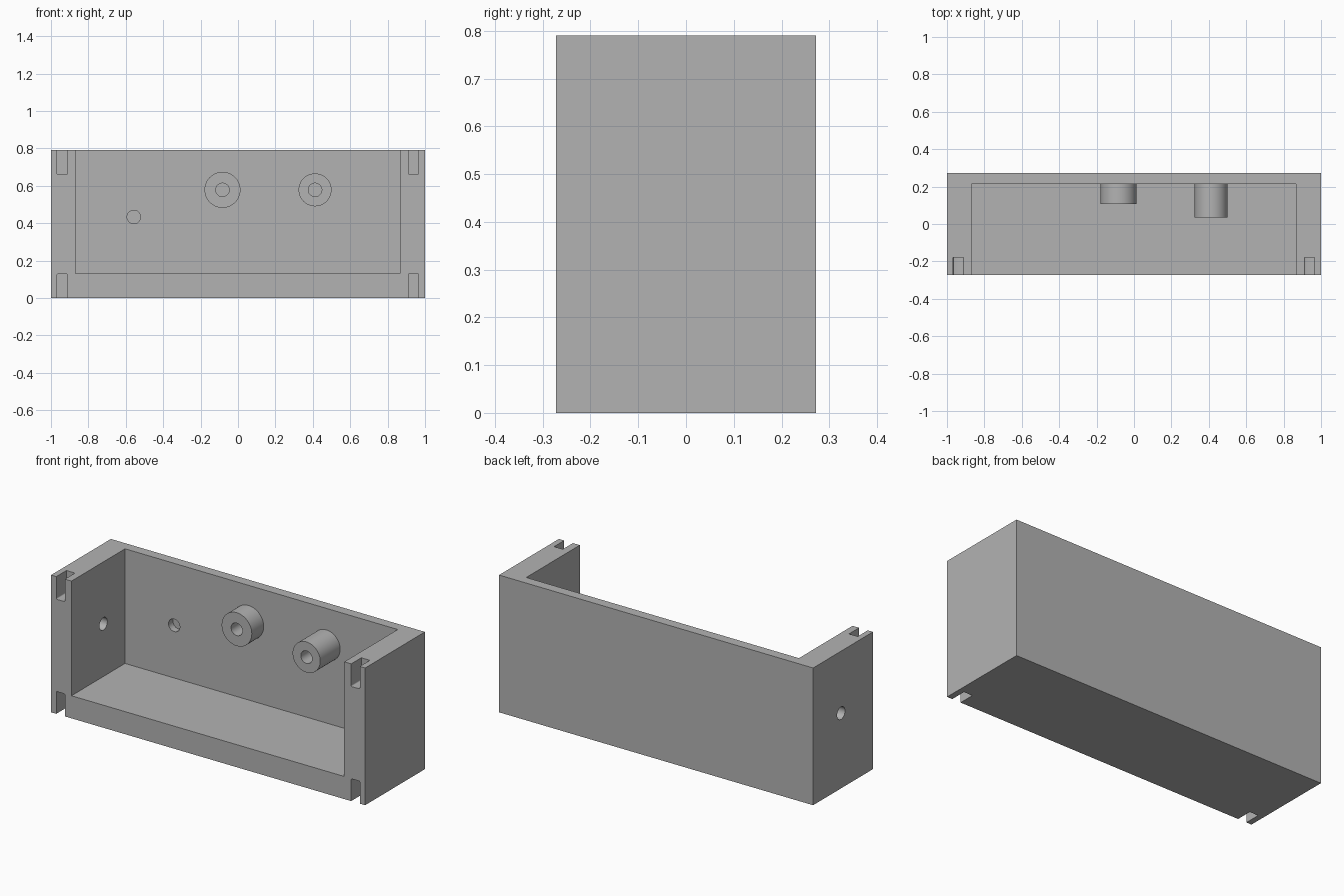
import bpy, bmesh
from math import radians
from mathutils import Matrix, Vector

cube = bpy.data.objects.get("Cube")
if cube:
    bpy.data.objects.remove(cube, do_unlink=True)

W, D, H = 1.0, 0.272, 0.79      # half width, half depth, height
BACK = 0.215                    # inner face of the back wall
HOLE = 0.036                    # radius of every screw hole

grey = bpy.data.materials.new("plain grey")
grey.use_nodes = True
colour = (0.45, 0.45, 0.45, 1)
grey.diffuse_color = colour
grey.node_tree.nodes["Principled BSDF"].inputs["Base Color"].default_value = colour


def finish(name, bm):
    mesh = bpy.data.meshes.new(name)
    bm.to_mesh(mesh)
    bm.free()
    mesh.materials.append(grey)
    obj = bpy.data.objects.new(name, mesh)
    bpy.context.collection.objects.link(obj)
    return obj


def box(name, low, high, rounding=0):
    low, high = Vector(low), Vector(high)
    bm = bmesh.new()
    bmesh.ops.create_cube(bm, size=1, matrix=Matrix.Translation((low + high) / 2)
                          @ Matrix.Diagonal((high - low).to_4d()))
    if rounding:
        edges = [e for e in bm.edges if abs((e.verts[0].co - e.verts[1].co).normalized().y) > 0.9]
        bmesh.ops.bevel(bm, geom=edges, offset=rounding, segments=3, profile=0.5, affect='EDGES')
    return finish(name, bm)


def cylinder(name, centre, radius, length, axis):
    turn = Matrix.Rotation(radians(90), 4, 'X' if axis == 'Y' else 'Y')
    bm = bmesh.new()
    bmesh.ops.create_cone(bm, cap_ends=True, segments=48, radius1=radius, radius2=radius,
                          depth=length, matrix=Matrix.Translation(centre) @ turn)
    return finish(name, bm)


def cut(target, cutter):
    cutter.hide_render = True
    mod = target.modifiers.new("cut", 'BOOLEAN')
    mod.operation = 'DIFFERENCE'
    mod.solver = 'EXACT'
    mod.object = cutter
    bpy.context.view_layer.objects.active = target
    bpy.ops.object.modifier_apply(modifier=mod.name)
    bpy.data.objects.remove(cutter, do_unlink=True)


def smooth(obj):
    bpy.ops.object.select_all(action='DESELECT')
    obj.select_set(True)
    bpy.context.view_layer.objects.active = obj
    bpy.ops.object.shade_smooth_by_angle(angle=radians(30))


# Housing, open at the front and top
housing = box("housing", (-W, -D, 0), (W, D, H))
cut(housing, box("cavity", (-0.87, -D - 0.1, 0.13), (0.867, BACK, H + 0.1)))

# Slots in the four front corners
for left in (-0.967, 0.911):
    for bottom, top in ((-0.1, 0.129), (0.66, H + 0.1)):
        cut(housing, box("slot", (left, -D - 0.1, bottom), (left + 0.055, -0.18, top), 0.006))

# Hole through the side wall and blind hole in the back wall
cut(housing, cylinder("side_hole", (-0.93, 0.018, 0.433), HOLE, 0.3, 'X'))
cut(housing, cylinder("back_hole", (-0.557, BACK - 0.01, 0.433), HOLE, 0.1, 'Y'))
smooth(housing)

# Round bosses on the back wall, each with a screw hole
for name, x, radius, front in (("short_boss", -0.083, 0.096, 0.107),
                               ("long_boss", 0.412, 0.088, 0.034)):
    length = BACK - front
    boss = cylinder(name, (x, BACK - length / 2, 0.578), radius, length, 'Y')
    cut(boss, cylinder("boss_hole", (x, BACK - length / 2, 0.578), HOLE, length + 0.1, 'Y'))
    smooth(boss)
